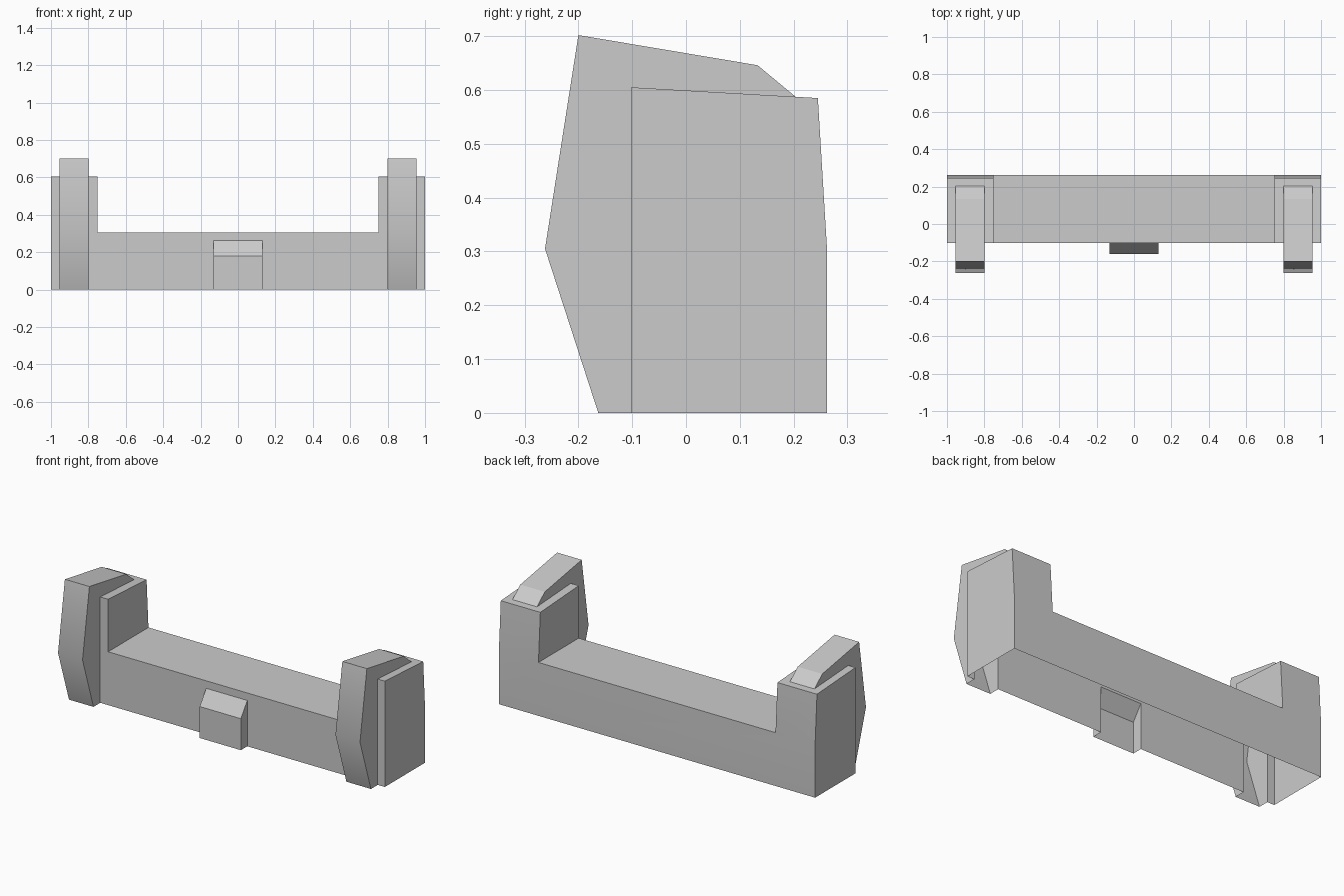
import bpy, bmesh
from math import radians

if "Cube" in bpy.data.objects:
    bpy.data.objects.remove(bpy.data.objects["Cube"])


def extrude_x(name, profile, x0, x1):
    """Extrude a (y, z) profile along x."""
    bm = bmesh.new()
    a = [bm.verts.new((x0, y, z)) for y, z in profile]
    b = [bm.verts.new((x1, y, z)) for y, z in profile]
    bm.faces.new(a)
    bm.faces.new(b)
    n = len(profile)
    for i in range(n):
        j = (i + 1) % n
        bm.faces.new((a[i], a[j], b[j], b[i]))
    bmesh.ops.recalc_face_normals(bm, faces=bm.faces)
    mesh = bpy.data.meshes.new(name)
    bm.to_mesh(mesh)
    bm.free()
    obj = bpy.data.objects.new(name, mesh)
    bpy.context.collection.objects.link(obj)
    return obj


def combine(target, other, operation):
    bpy.ops.object.select_all(action='DESELECT')
    bpy.context.view_layer.objects.active = target
    target.select_set(True)
    mod = target.modifiers.new(operation.lower(), 'BOOLEAN')
    mod.operation = operation
    mod.solver = 'EXACT'
    mod.object = other
    bpy.ops.object.modifier_apply(modifier=mod.name)
    bpy.data.objects.remove(other, do_unlink=True)


LOW = -0.1  # parts run below the floor, then are trimmed open at z = 0

# Main bar with a raised post at each end
bumper = extrude_x("bumper", [(-0.102, LOW), (-0.102, 0.605), (0.245, 0.585),
                              (0.262, 0.305), (0.262, LOW)], -1, 1)
gap = extrude_x("gap_cutter", [(-0.5, 0.305), (-0.5, 1), (0.5, 1), (0.5, 0.305)],
                -0.75, 0.75)
gap.hide_render = True
combine(bumper, gap, 'DIFFERENCE')

# Angled guards over both posts
guard = [(-0.163, LOW), (-0.163, 0), (-0.262, 0.305), (-0.2, 0.702),
         (0.133, 0.646), (0.203, 0.588), (0.215, 0.578), (0.215, LOW)]
for x0, x1 in ((-0.955, -0.8), (0.8, 0.955)):
    combine(bumper, extrude_x("guard", guard, x0, x1), 'UNION')

# Centre block with a sloped top
block = [(-0.16, LOW), (-0.16, 0.18), (-0.102, 0.262), (-0.085, 0.286), (-0.085, LOW)]
combine(bumper, extrude_x("centre_block", block, -0.13, 0.13), 'UNION')

# Trim to an open hollow underside
bm = bmesh.new()
bm.from_mesh(bumper.data)
bmesh.ops.bisect_plane(bm, geom=bm.verts[:] + bm.edges[:] + bm.faces[:],
                       plane_co=(0, 0, 0), plane_no=(0, 0, 1), clear_inner=True)
bm.to_mesh(bumper.data)
bm.free()

bpy.ops.object.shade_smooth_by_angle(angle=radians(30))
